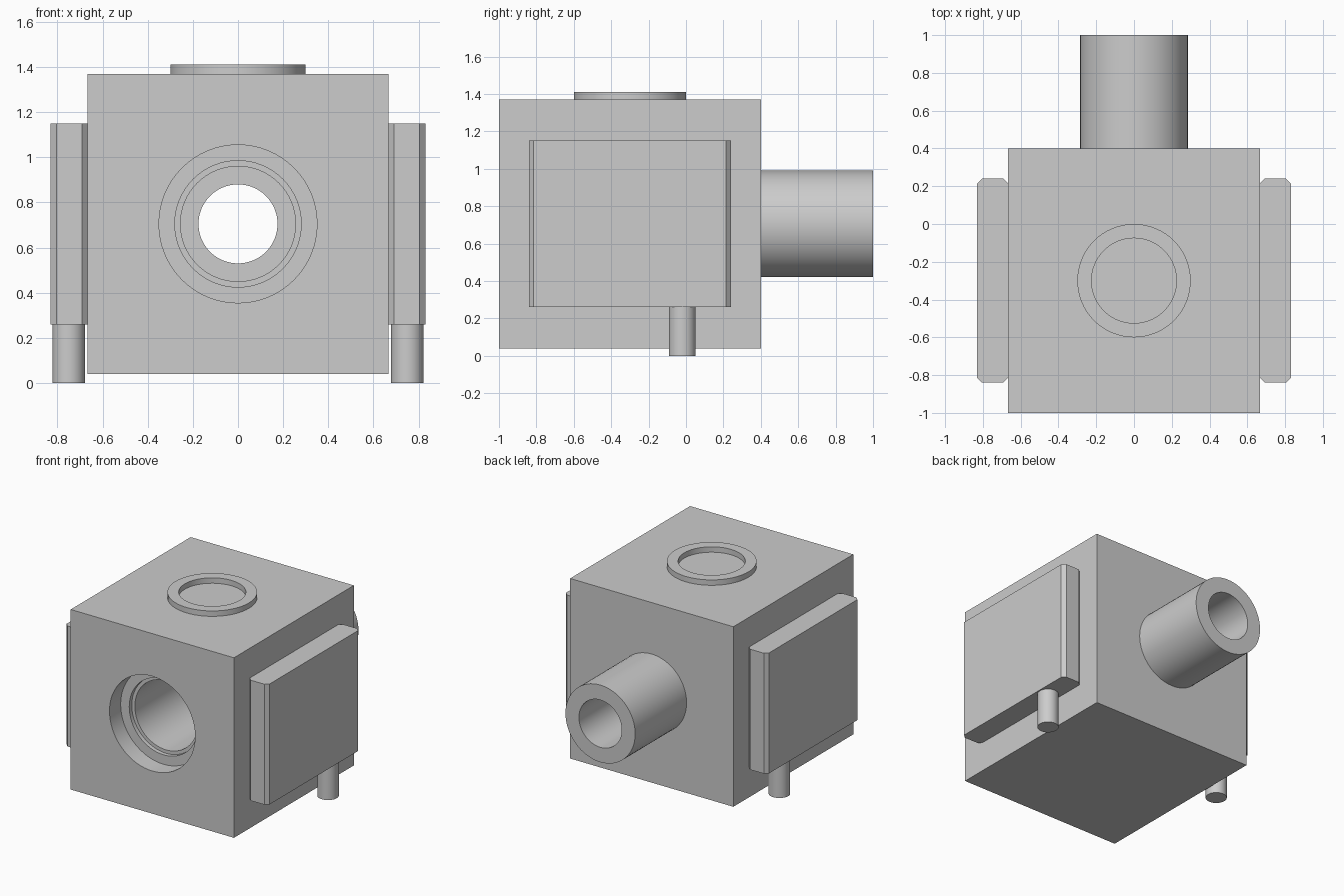
import bpy
import bmesh
import math
from mathutils import Matrix, Vector

default = bpy.data.objects.get("Cube")
if default:
    bpy.data.objects.remove(default, do_unlink=True)

grey = bpy.data.materials.new("light_grey")
grey.use_nodes = True
GREY = (0.604, 0.604, 0.604, 1)
grey.diffuse_color = GREY
grey.node_tree.nodes["Principled BSDF"].inputs["Base Color"].default_value = GREY

MID_Z = 0.705      # height of the main bore axis
HALF = 0.667       # half width of the housing


def finish(bm, name):
    mesh = bpy.data.meshes.new(name)
    bmesh.ops.recalc_face_normals(bm, faces=bm.faces)
    bm.to_mesh(mesh)
    bm.free()
    mesh.materials.append(grey)
    obj = bpy.data.objects.new(name, mesh)
    bpy.context.collection.objects.link(obj)
    return obj


def activate(obj):
    bpy.ops.object.select_all(action="DESELECT")
    obj.select_set(True)
    bpy.context.view_layer.objects.active = obj


def smooth(obj):
    activate(obj)
    bpy.ops.object.shade_smooth_by_angle(angle=math.radians(30))


def box(name, low, high, chamfer=0):
    low, high = Vector(low), Vector(high)
    bm = bmesh.new()
    bmesh.ops.create_cube(bm, size=1)
    for v in bm.verts:
        v.co = (low + high) / 2 + v.co * (high - low)
    if chamfer:
        # Only the upright edges are chamfered
        upright = [e for e in bm.edges
                   if abs(e.verts[0].co.z - e.verts[1].co.z) > chamfer]
        bmesh.ops.bevel(bm, geom=upright, offset=chamfer, segments=1,
                        affect="EDGES")
    return finish(bm, name)


def cylinder(name, radius, start, end):
    start, end = Vector(start), Vector(end)
    axis = end - start
    turn = axis.to_track_quat("Z", "Y").to_matrix().to_4x4()
    bm = bmesh.new()
    bmesh.ops.create_cone(bm, cap_ends=True, segments=64, radius1=radius,
                          radius2=radius, depth=axis.length,
                          matrix=Matrix.Translation((start + end) / 2) @ turn)
    return finish(bm, name)


def bore(obj, radius, start, end):
    cutter = cylinder("bore_cutter", radius, start, end)
    cutter.hide_render = True
    mod = obj.modifiers.new("bore", "BOOLEAN")
    mod.operation = "DIFFERENCE"
    mod.solver = "EXACT"
    mod.object = cutter
    activate(obj)
    bpy.ops.object.modifier_apply(modifier=mod.name)
    bpy.data.objects.remove(cutter, do_unlink=True)


def on_axis(y):
    return (0, y, MID_Z)


# Housing: front plate, middle block, back plate with a stepped bore
FRONT, SEAM_A, SEAM_B, BACK, END = -1, -0.87, 0.27, 0.4, 1
slabs = {
    "front_plate": (FRONT, SEAM_A, [(0.35, FRONT - 0.1, SEAM_A + 0.1)]),
    "middle_block": (SEAM_A, SEAM_B, [(0.28, SEAM_A - 0.1, SEAM_A + 0.03),
                                      (0.255, SEAM_A - 0.2, SEAM_B + 0.1)]),
    "back_plate": (SEAM_B, BACK, [(0.175, SEAM_B - 0.1, BACK + 0.1)]),
}
for name, (near, far, holes) in slabs.items():
    slab = box(name, (-HALF, near, 0.04), (HALF, far, 1.37))
    for radius, start, end in holes:
        bore(slab, radius, on_axis(start), on_axis(end))
    smooth(slab)

# Tube on the back
tube = cylinder("back_tube", 0.285, on_axis(BACK), on_axis(END))
bore(tube, 0.175, on_axis(BACK - 0.1), on_axis(END + 0.1))
smooth(tube)

# Raised ring on top
ring = cylinder("top_ring", 0.3, (0, -0.3, 1.37), (0, -0.3, 1.41))
bore(ring, 0.225, (0, -0.3, 1.3), (0, -0.3, 1.5))
smooth(ring)

# Side panels, each with a pin below
for side, sign in (("left", 1), ("right", -1)):
    inner, outer = sorted((sign * HALF, sign * 0.83))
    box(side + "_panel", (inner, -0.84, 0.26), (outer, 0.24, 1.15), 0.025)
    pin = cylinder(side + "_pin", 0.072, (sign * 0.75, -0.02, 0),
                   (sign * 0.75, -0.02, 0.26))
    smooth(pin)
